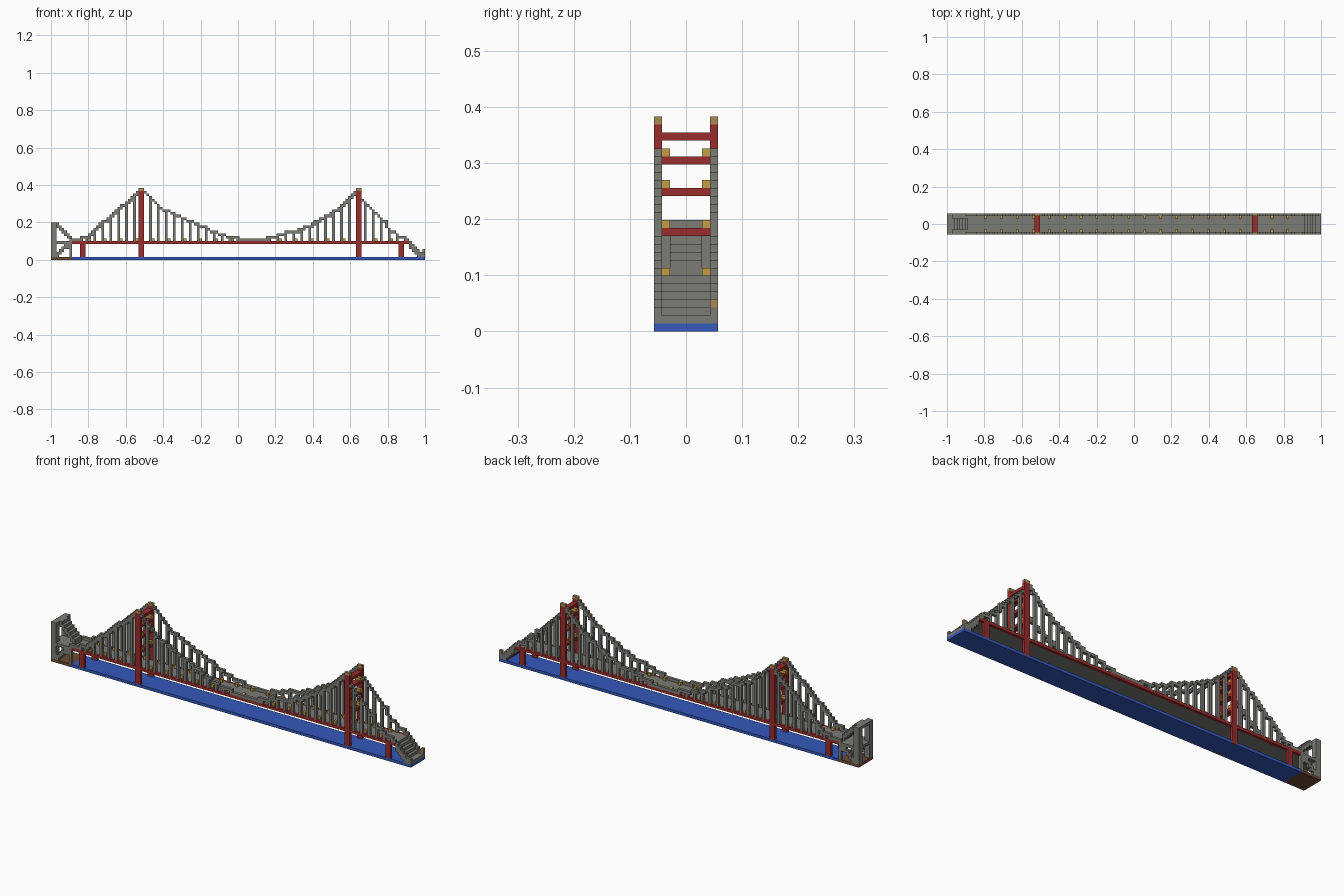
import bpy, bmesh

U = 2 / 141            # one block
LENGTH, WIDTH = 141, 8

if "Cube" in bpy.data.objects:
    bpy.data.objects.remove(bpy.data.objects["Cube"], do_unlink=True)


def material(name, rgb):
    m = bpy.data.materials.new(name)
    m.use_nodes = True
    m.diffuse_color = (*rgb, 1)
    bsdf = m.node_tree.nodes["Principled BSDF"]
    bsdf.inputs["Base Color"].default_value = (*rgb, 1)
    return m


GREY = material("stone grey", (0.2, 0.2, 0.18))
RED = material("dark red", (0.32, 0.025, 0.025))
BLUE = material("water blue", (0.035, 0.1, 0.5))
YELLOW = material("lamp yellow", (0.55, 0.34, 0.06))
TAN = material("lantern tan", (0.4, 0.25, 0.1))
BROWN = material("earth brown", (0.15, 0.07, 0.035))


def blocks(name, mat, boxes):
    """One object from boxes given as x, y and z ranges counted in blocks."""
    bm = bmesh.new()
    for x0, x1, y0, y1, z0, z1 in boxes:
        cube = bmesh.ops.create_cube(bm, size=1)
        for v in cube["verts"]:
            v.co.x = ((x0 if v.co.x < 0 else x1) - LENGTH / 2) * U
            v.co.y = ((y0 if v.co.y < 0 else y1) - WIDTH / 2) * U
            v.co.z = (z0 if v.co.z < 0 else z1) * U
    mesh = bpy.data.meshes.new(name)
    bm.to_mesh(mesh)
    bm.free()
    mesh.materials.append(mat)
    obj = bpy.data.objects.new(name, mesh)
    bpy.context.collection.objects.link(obj)
    return obj


def both_sides(boxes):
    """Repeat boxes on the opposite side of the bridge."""
    return boxes + [(a, b, WIDTH - d, WIDTH - c, e, f) for a, b, c, d, e, f in boxes]


# Water and the earth bank
blocks("water", BLUE, [(8, LENGTH, 0, 8, 0, 1)])
blocks("bank", BROWN, [(0, 8, 0, 8, 0, 1)])

# Road deck with red side girders
blocks("road", GREY, [(8, 135, 1, 7, 6, 7), (2, 8, 0, 8, 6, 7)])
blocks("girders", RED, both_sides([(8, 135, 0, 1, 6, 7)]))

# Short piers near each end
blocks("piers", RED, both_sides([(x, x + 2, 0, 1, 1, 6) for x in (11, 131)]))

# Towers: legs, cross beams, lamps and lanterns
BEAMS = (12, 17, 21, 24)
for label, x in (("right", 33), ("left", 115)):
    blocks(label + "_tower_legs", RED, both_sides([(x, x + 2, 0, 1, 0, 26)]))
    blocks(label + "_tower_beams", RED, [(x, x + 2, 1, 7, z, z + 1) for z in BEAMS])
    blocks(label + "_tower_lanterns", TAN, both_sides([(x, x + 2, 0, 1, 26, 27)]))
    blocks(label + "_tower_lamps", YELLOW,
           both_sides([(x, x + 2, 1, 2, z + 1, z + 2) for z in BEAMS[:3]]))

# Stepped cables and hangers, following height along each span
SPANS = {
    "right": [(8, 7), (13, 8), (17, 12), (23, 17), (29, 22), (32, 25)],
    "middle": [(35, 25), (38, 22), (41, 19), (45, 17), (52, 14), (57, 12), (61, 10),
               (67, 8), (73, 7), (79, 7), (86, 9), (94, 11), (100, 14), (105, 17),
               (109, 20), (114, 25)],
    "left": [(117, 22), (120, 19), (123, 16), (127, 11), (130, 9), (134, 7)],
}


def height(points, x):
    for (xa, za), (xb, zb) in zip(points, points[1:]):
        if xa <= x <= xb:
            return round(za + (zb - za) * (x - xa) / (xb - xa))


for label, pts in SPANS.items():
    cable, hangers = [], []
    last = pts[0][1]
    for x in range(pts[0][0], pts[-1][0] + 1):
        z = height(pts, x)
        # a step overlaps the previous block so that the cable stays joined
        low = min(z, last)
        high = max(z, last if z < last - 1 else z)
        cable.append((x, x + 1, 0, 1, low, high + 1))
        if x % 3 == 1 and low > 7:
            hangers.append((x, x + 1, 0, 1, 7, low))
        last = z
    blocks(label + "_cables", GREY, both_sides(cable))
    blocks(label + "_hangers", GREY, both_sides(hangers))

# Street lamps along the road
blocks("street_lamps", YELLOW,
       both_sides([(x, x + 1, 1, 2, 7, 8) for x in range(14, 132, 6)]))

# Stairs down to the water, with a raised kerb on each side
stairs, kerbs = [], []
for i in range(6):
    x, top = 135 + i, 6 - i
    stairs.append((x, x + 1, 1, 7, max(top - 2, 1), max(top, 2)))
    kerbs.append((x, x + 1, 0, 1, max(top - 2, 1), max(top + 1, 3)))
blocks("stairs", GREY, stairs)
blocks("stair_kerbs", GREY, both_sides(kerbs))
blocks("stair_lamps", TAN, [(140, 141, 7, 8, 3, 4)])

# Gateway with a sloping roof of steps down to the road
blocks("gateway_posts", GREY, both_sides([(0, 2, 0, 2, 1, 14)]))
blocks("gateway_beams", GREY, [(0, 2, 2, 6, 13, 14), (0, 2, 2, 6, 6, 7)])
blocks("gateway_steps", GREY,
       [(2 + i, 3 + i, 2, 6, 12 - i, 14 - i) for i in range(6)])

# Bracing below the gateway
braces = [(2 + i, 3 + i, 0, 1, 1 + i, 2 + i + (i < 4)) for i in range(5)]
braces += [(7, 8, 0, 1, 1, 8), (4, 7, 0, 1, 4, 5)]
blocks("gateway_braces", GREY, both_sides(braces))
